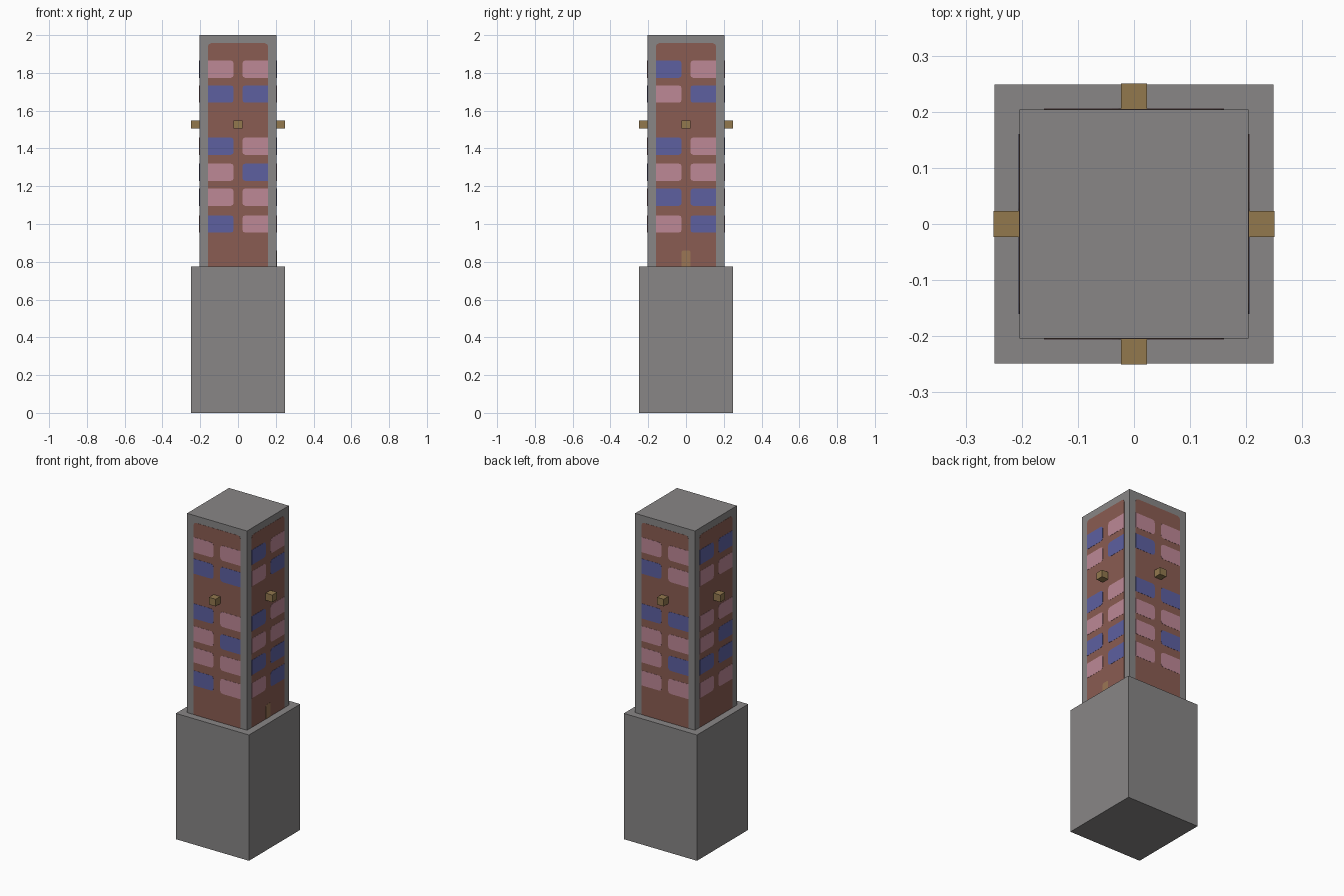
import bpy, bmesh
from math import pi
from mathutils import Matrix

if "Cube" in bpy.data.objects:
    bpy.data.objects.remove(bpy.data.objects["Cube"])


def material(name, rgb):
    m = bpy.data.materials.new(name)
    m.use_nodes = True
    m.diffuse_color = (*rgb, 1)
    m.node_tree.nodes["Principled BSDF"].inputs["Base Color"].default_value = (*rgb, 1)
    return m


GREY = material("concrete grey", (0.246, 0.238, 0.238))
BROWN = material("brick brown", (0.254, 0.107, 0.084))
PINK = material("window pink", (0.51, 0.246, 0.305))
BLUE = material("window blue", (0.109, 0.117, 0.352))
TAN = material("wood tan", (0.287, 0.188, 0.076))
DOOR = material("door tan", (0.33, 0.18, 0.09))

HALF_TOWER, HALF_BASE, LEDGE = 0.204, 0.249, 0.774


def finish(name, bm, mat):
    bmesh.ops.recalc_face_normals(bm, faces=bm.faces)
    mesh = bpy.data.meshes.new(name)
    bm.to_mesh(mesh)
    bm.free()
    mesh.materials.append(mat)
    ob = bpy.data.objects.new(name, mesh)
    bpy.context.collection.objects.link(ob)


def box(name, lo, hi, mat, turn=0):
    bm = bmesh.new()
    bmesh.ops.create_cube(bm, size=1)
    for v in bm.verts:
        v.co = [lo[i] if v.co[i] < 0 else hi[i] for i in range(3)]
    bm.transform(Matrix.Rotation(turn, 4, 'Z'))
    finish(name, bm, mat)


def plate(name, u0, u1, z0, z1, lift, mat, turn, cut=0, rounded=lambda u, z: False):
    """Thin plate on a tower wall; the corners chosen by the rule are rounded."""
    bm = bmesh.new()
    corners = [(u0, z0), (u1, z0), (u1, z1), (u0, z1)]
    verts = [bm.verts.new((u, -HALF_TOWER - lift, z)) for u, z in corners]
    face = bm.faces.new(verts)
    picked = [v for v in verts if rounded(v.co.x, v.co.z)]
    if picked:
        bmesh.ops.bevel(bm, geom=picked, offset=cut, segments=2,
                        affect='VERTICES', profile=0.5)
    out = bmesh.ops.extrude_face_region(bm, geom=list(bm.faces))
    for v in out["geom"]:
        if isinstance(v, bmesh.types.BMVert):
            v.co.y = -HALF_TOWER + 0.001
    bm.transform(Matrix.Rotation(turn, 4, 'Z'))
    finish(name, bm, mat)


# Plinth and tower
box("base_block", (-HALF_BASE, -HALF_BASE, 0), (HALF_BASE, HALF_BASE, LEDGE), GREY)
box("tower", (-HALF_TOWER, -HALF_TOWER, LEDGE), (HALF_TOWER, HALF_TOWER, 2), GREY)

# Window colours per wall, top row first, left then right
ROWS = (1.82, 1.688, 1.412, 1.274, 1.142, 1.0)
WALLS = {
    "front": "PP BB BP PB PP BP",
    "left": "BP PB BP PP BB PB",
    "back": "PP BP BB PP PB PP",
    "right": "BB PP PP PB BB PP",
}

for i, (side, pattern) in enumerate(WALLS.items()):
    turn = i * pi / 2
    plate(side + "_brick_panel", -0.16, 0.16, LEDGE, 1.957, 0.001, BROWN, turn,
          0.018, lambda u, z: z > 1.9)
    for row, (z, pair) in enumerate(zip(ROWS, pattern.split())):
        for sign, letter in zip((-1, 1), pair):
            u0, u1 = sorted((sign * 0.023, sign * 0.16))
            plate(f"{side}_window_{row}_{'a' if sign < 0 else 'b'}", u0, u1,
                  z - 0.046, z + 0.046, 0.002, PINK if letter == "P" else BLUE,
                  turn, 0.016, lambda u, z: abs(u) < 0.1)
    # Stub beam sticking out of the wall
    box(side + "_beam", (-0.023, -0.25, 1.505), (0.023, -HALF_TOWER, 1.549), TAN, turn)

# Small door on the left wall
plate("door", -0.023, 0.023, LEDGE, 0.86, 0.002, DOOR, pi / 2, 0.008,
      lambda u, z: z > 0.8)
